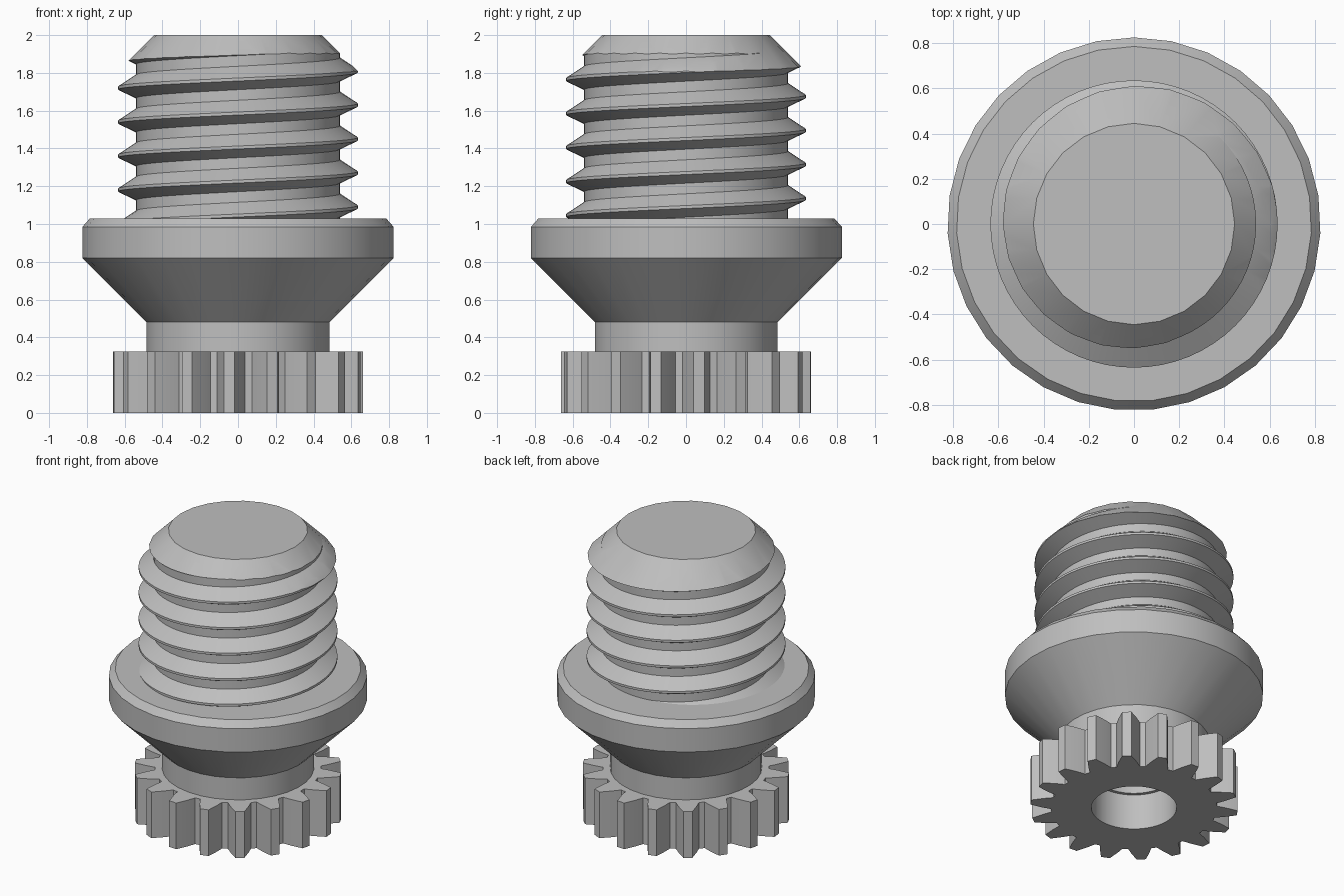
import bpy, bmesh
from math import radians, sin, cos, tau

if "Cube" in bpy.data.objects:
    bpy.data.objects.remove(bpy.data.objects["Cube"], do_unlink=True)

steel = bpy.data.materials.new("grey_steel")
steel.use_nodes = True
GREY = (0.52, 0.52, 0.52, 1)
steel.diffuse_color = GREY
steel.node_tree.nodes["Principled BSDF"].inputs["Base Color"].default_value = GREY


def finish(bm, name):
    bmesh.ops.recalc_face_normals(bm, faces=bm.faces)
    mesh = bpy.data.meshes.new(name)
    bm.to_mesh(mesh)
    bm.free()
    mesh.materials.append(steel)
    obj = bpy.data.objects.new(name, mesh)
    bpy.context.collection.objects.link(obj)
    return obj


def smooth(obj, angle):
    bpy.ops.object.select_all(action='DESELECT')
    obj.select_set(True)
    bpy.context.view_layer.objects.active = obj
    bpy.ops.object.shade_smooth_by_angle(angle=radians(angle))


def polar(r, a, z):
    return (r * cos(a), r * sin(a), z)


def bridge(bm, rings):
    for low, high in zip(rings, rings[1:]):
        n = len(low)
        for i in range(n):
            j = (i + 1) % n
            bm.faces.new((low[i], low[j], high[j], high[i]))


def lathe(name, profile, sides, cap_start=True):
    bm = bmesh.new()
    rings = [[bm.verts.new(polar(r, tau * (i / sides + 0.25), z)) for i in range(sides)]
             for r, z in profile]
    bridge(bm, rings)
    bm.faces.new(rings[-1])
    if cap_start:
        bm.faces.new(rings[0])
    return finish(bm, name)


# Collar: neck, flared cone, rim and chamfer
collar = lathe("collar", [(0.485, 0.32), (0.485, 0.48), (0.825, 0.82),
                          (0.825, 0.985), (0.785, 1.03)], 31, cap_start=False)
smooth(collar, 25)

# Drive gear with a blind socket in its underside
TEETH, PHASE = 18, radians(-94)
tooth = [(-8, 0.53), (-5.5, 0.59), (-2.5, 0.663), (2.5, 0.663), (5.5, 0.59), (8, 0.53)]
outline = [(r, PHASE + tau * k / TEETH + radians(a)) for k in range(TEETH) for a, r in tooth]
bm = bmesh.new()


def ring(z, radius=None):
    return [bm.verts.new(polar(radius or r, a, z)) for r, a in outline]


rings = [ring(0.45, 0.25), ring(0.25, 0.25), ring(0.25, 0.272), ring(0, 0.272),
         ring(0), ring(0.325), ring(0.325, 0.46)]
bridge(bm, rings)
bm.faces.new(rings[0])
gear = finish(bm, "drive_gear")
smooth(gear, 28)

# Threaded shank: one helical sheet whose seam joins a turn higher
PITCH, COLS, TURNS = 0.18, 64, 9
section = [(0.54, -0.054), (0.635, -0.008), (0.635, 0.008), (0.54, 0.07)]
STEP = len(section)
bm = bmesh.new()
grid = []
for c in range(COLS):
    a = tau * c / COLS
    lift = 1.09 - 2 * PITCH + PITCH * c / COLS
    grid.append([bm.verts.new(polar(r, a, lift + t * PITCH + dz))
                 for t in range(TURNS) for r, dz in section])
ROWS = TURNS * STEP
for c in range(COLS):
    wrap = c == COLS - 1
    shift = STEP if wrap else 0
    here, there = grid[c], grid[(c + 1) % COLS]
    for k in range(ROWS - 1 - shift):
        bm.faces.new((here[k], there[k + shift], there[k + 1 + shift], here[k + 1]))
# Close both ragged ends with fans to the axis
mid = 1.09 + PITCH * (TURNS / 2 - 2)
ends = {-1: bm.verts.new((0, 0, mid - 1)), 1: bm.verts.new((0, 0, mid + 1))}
for e in [e for e in bm.edges if e.is_boundary]:
    side = 1 if e.verts[0].co.z > mid else -1
    bm.faces.new((e.verts[0], e.verts[1], ends[side]))
shank = finish(bm, "threaded_shank")

# Trim the shank to length with a chamfered tip
trim = lathe("shank_trim", [(0.9, 1.02), (0.9, 1.545), (0.445, 2)], 24)
trim.hide_render = True
cut = shank.modifiers.new("trim", 'BOOLEAN')
cut.operation, cut.solver, cut.object = 'INTERSECT', 'EXACT', trim
bpy.context.view_layer.objects.active = shank
bpy.ops.object.modifier_apply(modifier=cut.name)
bpy.data.objects.remove(trim, do_unlink=True)
smooth(shank, 25)
